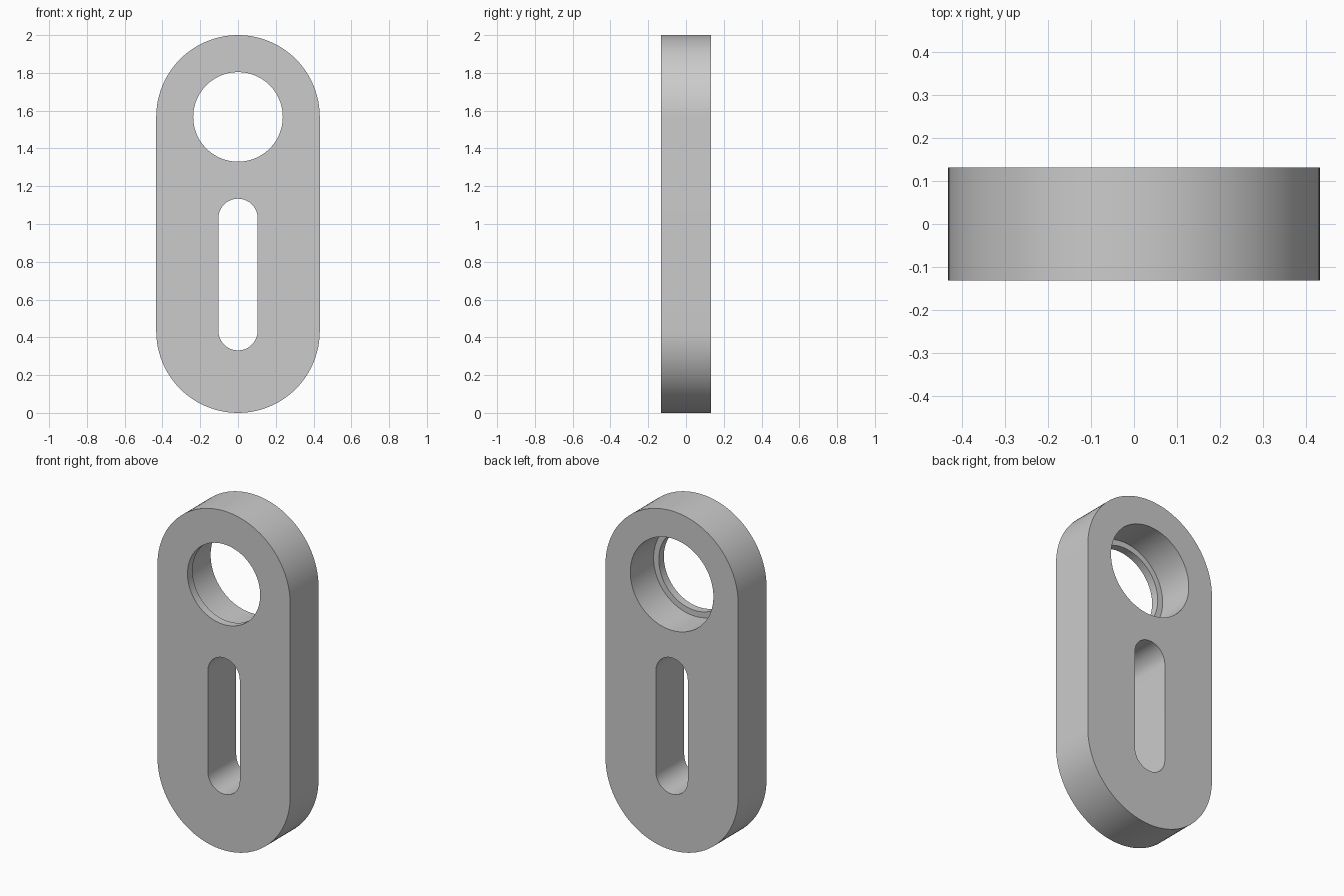
import bpy
import bmesh
from math import pi, sin, cos, radians

HALF_DEPTH = 0.132
TOP_Z, LOW_Z = 1.567, 0.433

cube = bpy.data.objects.get("Cube")
if cube:
    bpy.data.objects.remove(cube, do_unlink=True)


def arc(radius, z, start, end, steps):
    """Points on an arc in the xz plane."""
    return [(radius * cos(start + (end - start) * i / steps),
             z + radius * sin(start + (end - start) * i / steps))
            for i in range(steps + 1)]


def stadium(radius, low, high, steps=48):
    return arc(radius, high, 0, pi, steps) + arc(radius, low, pi, 2 * pi, steps)


def prism(name, profile, front, back):
    """Extrude an xz profile from y = front to y = back."""
    bm = bmesh.new()
    face = bm.faces.new([bm.verts.new((x, front, z)) for x, z in profile])
    new = bmesh.ops.extrude_face_region(bm, geom=[face])["geom"]
    moved = [v for v in new if isinstance(v, bmesh.types.BMVert)]
    bmesh.ops.translate(bm, verts=moved, vec=(0, back - front, 0))
    bmesh.ops.recalc_face_normals(bm, faces=bm.faces)
    mesh = bpy.data.meshes.new(name)
    bm.to_mesh(mesh)
    bm.free()
    obj = bpy.data.objects.new(name, mesh)
    bpy.context.collection.objects.link(obj)
    return obj


grey = bpy.data.materials.new("plain_grey")
grey.use_nodes = True
grey.diffuse_color = (0.6, 0.6, 0.6, 1)
grey.node_tree.nodes["Principled BSDF"].inputs["Base Color"].default_value = (0.6, 0.6, 0.6, 1)

# Round-ended plate
plate = prism("link_plate", stadium(0.433, LOW_Z, TOP_Z), -HALF_DEPTH, HALF_DEPTH)
plate.data.materials.append(grey)

# Through hole, wider bore from the back that leaves a front lip, and slot
circle = lambda r: arc(r, TOP_Z, 0, 2 * pi, 96)[:-1]
cutters = [
    prism("hole_cutter", circle(0.237), -0.3, 0.3),
    prism("bore_cutter", circle(0.271), -HALF_DEPTH + 0.047, 0.3),
    prism("slot_cutter", stadium(0.104, 0.435, 1.03, 32), -0.3, 0.3),
]
for cutter in cutters:
    cutter.hide_render = True
    cut = plate.modifiers.new(cutter.name, "BOOLEAN")
    cut.operation = "DIFFERENCE"
    cut.solver = "EXACT"
    cut.object = cutter

# Apply the cuts and drop the cutters
bpy.ops.object.select_all(action="DESELECT")
plate.select_set(True)
bpy.context.view_layer.objects.active = plate
for cutter in cutters:
    bpy.ops.object.modifier_apply(modifier=cutter.name)
    bpy.data.objects.remove(cutter, do_unlink=True)

bpy.ops.object.shade_smooth_by_angle(angle=radians(30))
